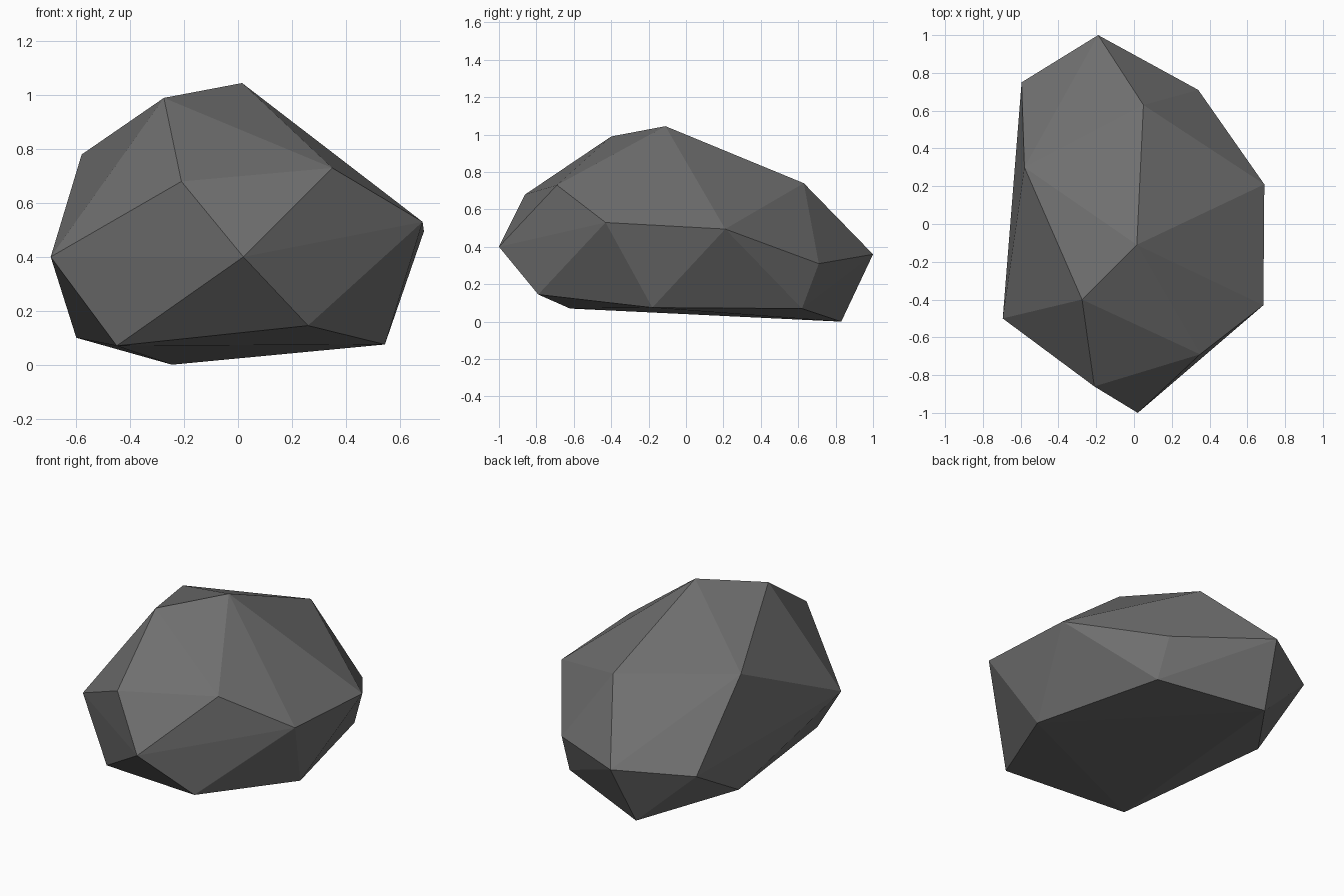
import bpy
import bmesh

# Remove the default object
default_cube = bpy.data.objects.get("Cube")
if default_cube:
    bpy.data.objects.remove(default_cube, do_unlink=True)


def make_material(name, colour):
    material = bpy.data.materials.new(name)
    material.use_nodes = True
    material.diffuse_color = colour
    shader = material.node_tree.nodes["Principled BSDF"]
    shader.inputs["Base Color"].default_value = colour
    shader.inputs["Roughness"].default_value = 0.9
    return material


def make_hull(name, corners, material):
    """Wrap a set of corner points in a flat-shaded convex hull."""
    bm = bmesh.new()
    for corner in corners:
        bm.verts.new(corner)
    hull = bmesh.ops.convex_hull(bm, input=bm.verts[:])
    inner = [v for v in hull["geom_interior"] if isinstance(v, bmesh.types.BMVert)]
    bmesh.ops.delete(bm, geom=inner, context="VERTS")
    bmesh.ops.recalc_face_normals(bm, faces=bm.faces[:])
    for face in bm.faces:
        face.smooth = False
    mesh = bpy.data.meshes.new(name)
    bm.to_mesh(mesh)
    bm.free()
    mesh.materials.append(material)
    rock = bpy.data.objects.new(name, mesh)
    bpy.context.collection.objects.link(rock)
    return rock


# Ridge along the top of the rock
ridge = [(-.21, -.86, .68), (.35, -.69, .73), (-.275, -.4, .99),
         (.015, -.11, 1.045), (-.58, .3, .78), (.05, .63, .74)]

# Belt of corners around the widest part
belt = [(.02, -1, .4), (.685, -.43, .53), (.69, .21, .495), (.34, .71, .31),
        (-.19, 1, .36), (-.595, .75, .33), (-.695, -.5, .4)]

# Underside the rock rests on
base = [(.26, -.79, .145), (.545, -.18, .075), (.35, .62, .07),
        (-.245, .83, 0), (-.6, .35, .1), (-.45, -.62, .07)]

stone_grey = make_material("stone_grey", (.16, .16, .16, 1))
make_hull("rock", ridge + belt + base, stone_grey)
